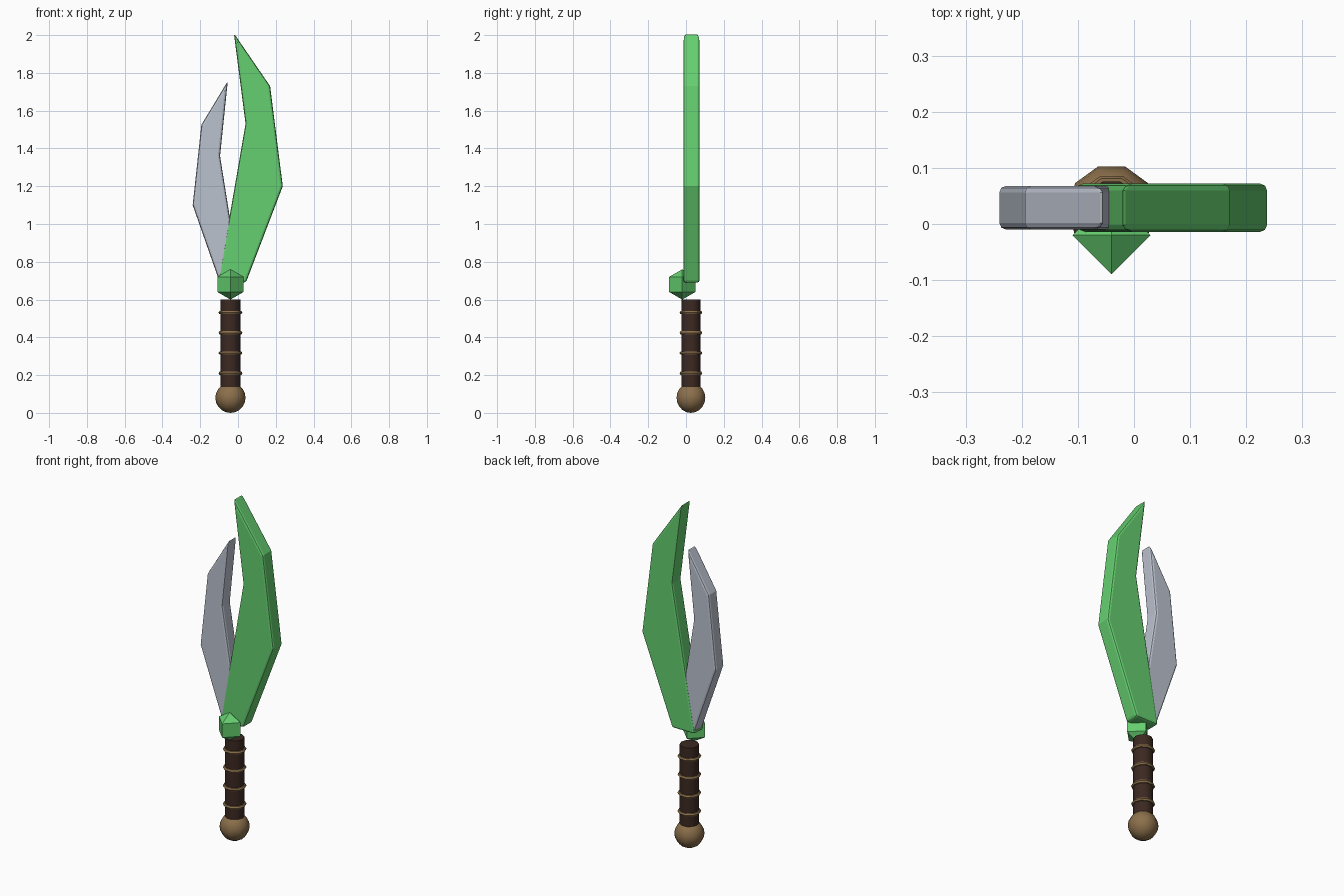
import bpy, bmesh
from math import radians

if "Cube" in bpy.data.objects:
    bpy.data.objects.remove(bpy.data.objects["Cube"])

AX, AY = -0.04, 0.026   # handle axis


def material(name, rgb):
    m = bpy.data.materials.new(name)
    m.diffuse_color = (*rgb, 1)
    m.use_nodes = True
    m.node_tree.nodes["Principled BSDF"].inputs["Base Color"].default_value = m.diffuse_color
    return m


GREEN = material("green", (0.13, 0.62, 0.16))
STEEL = material("steel", (0.50, 0.54, 0.62))
LEATHER = material("leather", (0.045, 0.022, 0.016))
BRASS = material("brass", (0.26, 0.16, 0.07))


def finish(name, mat, smooth=True):
    ob = bpy.context.object
    ob.name = name
    ob.data.materials.append(mat)
    if smooth:
        bpy.ops.object.shade_smooth_by_angle(angle=radians(42))
    return ob


def blade(name, outline, y0, y1, mat):
    # extrude an XZ outline along y, then chamfer the sharp edges
    bm = bmesh.new()
    face = bm.faces.new([bm.verts.new((x, y0, z)) for x, z in outline])
    ext = bmesh.ops.extrude_face_region(bm, geom=[face])["geom"]
    verts = [v for v in ext if isinstance(v, bmesh.types.BMVert)]
    bmesh.ops.translate(bm, verts=verts, vec=(0, y1 - y0, 0))
    bmesh.ops.recalc_face_normals(bm, faces=bm.faces[:])
    me = bpy.data.meshes.new(name)
    bm.to_mesh(me)
    bm.free()
    me.materials.append(mat)
    ob = bpy.data.objects.new(name, me)
    bpy.context.collection.objects.link(ob)
    bev = ob.modifiers.new("edge", "BEVEL")
    bev.width = 0.012
    bev.segments = 2
    bev.limit_method = 'ANGLE'
    bev.angle_limit = radians(30)


# Two curved blades
blade("large_blade", [(-0.022, 2.01), (0.17, 1.73), (0.237, 1.20), (0.042, 0.69),
                      (-0.105, 0.69), (0.04, 1.53)], -0.014, 0.072, GREEN)
blade("small_blade", [(-0.054, 1.757), (-0.194, 1.525), (-0.24, 1.10), (-0.10, 0.70),
                      (0.01, 0.70), (-0.095, 1.36)], -0.010, 0.068, STEEL)

# Octahedral gem
bpy.ops.mesh.primitive_uv_sphere_add(segments=4, ring_count=2, radius=0.08,
                                     location=(AX, -0.02, 0.68))
finish("gem", GREEN, smooth=False)

# Grip
bpy.ops.mesh.primitive_cylinder_add(vertices=10, radius=0.052, depth=0.50,
                                    location=(AX, AY, 0.35), rotation=(0, 0, radians(18)))
finish("grip", LEATHER)

# Grip rings
for i in range(4):
    bpy.ops.mesh.primitive_torus_add(major_segments=10, minor_segments=6,
                                     major_radius=0.053, minor_radius=0.01,
                                     location=(AX, AY, 0.21 + i * 0.107))
    finish(f"grip_ring_{i + 1}", BRASS)

# Pommel
bpy.ops.mesh.primitive_uv_sphere_add(segments=10, ring_count=10, radius=0.08,
                                     location=(AX, AY, 0.08), rotation=(0, 0, radians(18)))
finish("pommel", BRASS)
